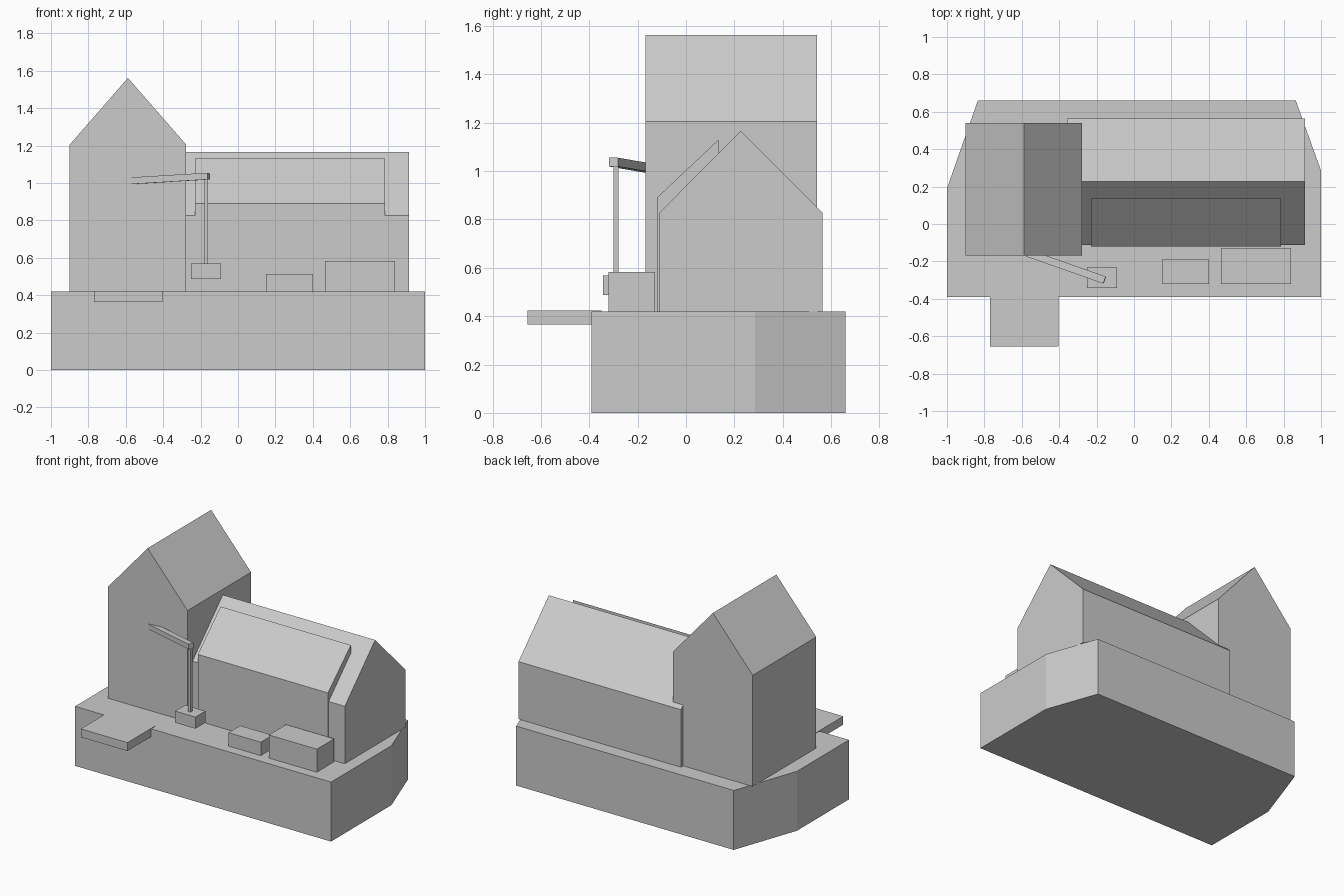
import bpy
import bmesh
from math import atan2, hypot
from mathutils import Vector, Matrix

cube = bpy.data.objects.get("Cube")
if cube:
    bpy.data.objects.remove(cube, do_unlink=True)

GREY = (0.6, 0.6, 0.6, 1)
stone = bpy.data.materials.new("plain grey")
stone.use_nodes = True
stone.diffuse_color = GREY
stone.node_tree.nodes["Principled BSDF"].inputs["Base Color"].default_value = GREY

GROUND = 0.42


def prism(name, profile, axis, start, end):
    """Extrude a 2D profile along the given axis from start to end."""
    place = {"x": lambda a, b, t: (t, a, b),
             "y": lambda a, b, t: (a, t, b),
             "z": lambda a, b, t: (a, b, t)}[axis]
    bm = bmesh.new()
    face = bm.faces.new([bm.verts.new(place(a, b, start)) for a, b in profile])
    grown = bmesh.ops.extrude_face_region(bm, geom=[face], use_keep_orig=True)
    moved = [v for v in grown["geom"] if isinstance(v, bmesh.types.BMVert)]
    bmesh.ops.translate(bm, verts=moved, vec=place(0, 0, end - start))
    bmesh.ops.recalc_face_normals(bm, faces=bm.faces)
    mesh = bpy.data.meshes.new(name)
    bm.to_mesh(mesh)
    bm.free()
    mesh.materials.append(stone)
    obj = bpy.data.objects.new(name, mesh)
    bpy.context.collection.objects.link(obj)
    return obj


def box(name, x, y, z):
    return prism(name, [(x[0], y[0]), (x[1], y[0]), (x[1], y[1]), (x[0], y[1])], "z", *z)


def gable(low, high, eave, ridge):
    """House outline with a centred ridge."""
    return [(low, GROUND), (high, GROUND), (high, eave),
            ((low + high) / 2, ridge), (low, eave)]


# Base block with clipped back corners
prism("base", [(-1, -0.39), (1, -0.39), (1, 0.285), (0.865, 0.66),
               (-0.835, 0.66), (-1, 0.19)], "z", 0, GROUND)

# Tall building facing the front, long building running sideways
prism("tall_house", gable(-0.9, -0.277, 1.205, 1.562), "y", -0.168, 0.541)
prism("long_house", gable(-0.112, 0.565, 0.826, 1.165), "x", -0.357, 0.913)

# Raised front wall and roof layer
prism("front_roof_layer", [(-0.12, GROUND), (0, GROUND), (0.135, 1.05),
                           (0.135, 1.13), (-0.12, 0.89)], "x", -0.23, 0.787)

# Landing platform and crates
box("landing", (-0.77, -0.405), (-0.655, -0.35), (0.365, 0.424))
box("small_crate", (0.15, 0.402), (-0.32, -0.19), (GROUND, 0.515))
box("large_crate", (0.465, 0.84), (-0.32, -0.128), (GROUND, 0.583))

# Crane: hanging weight, post and sloping arm
box("crane_weight", (-0.252, -0.092), (-0.343, -0.232), (0.487, 0.569))
box("crane_post", (-0.18, -0.16), (-0.3, -0.28), (0.56, 1.03))
tip, root = Vector((-0.157, -0.3, 1.037)), Vector((-0.57, -0.155, 1.012))
d = root - tip
arm = box("crane_arm", (0, d.length), (-0.02, 0.02), (-0.018, 0.018))
arm.matrix_world = (Matrix.Translation(tip) @ Matrix.Rotation(atan2(d.y, d.x), 4, "Z")
                    @ Matrix.Rotation(-atan2(d.z, hypot(d.x, d.y)), 4, "Y"))
